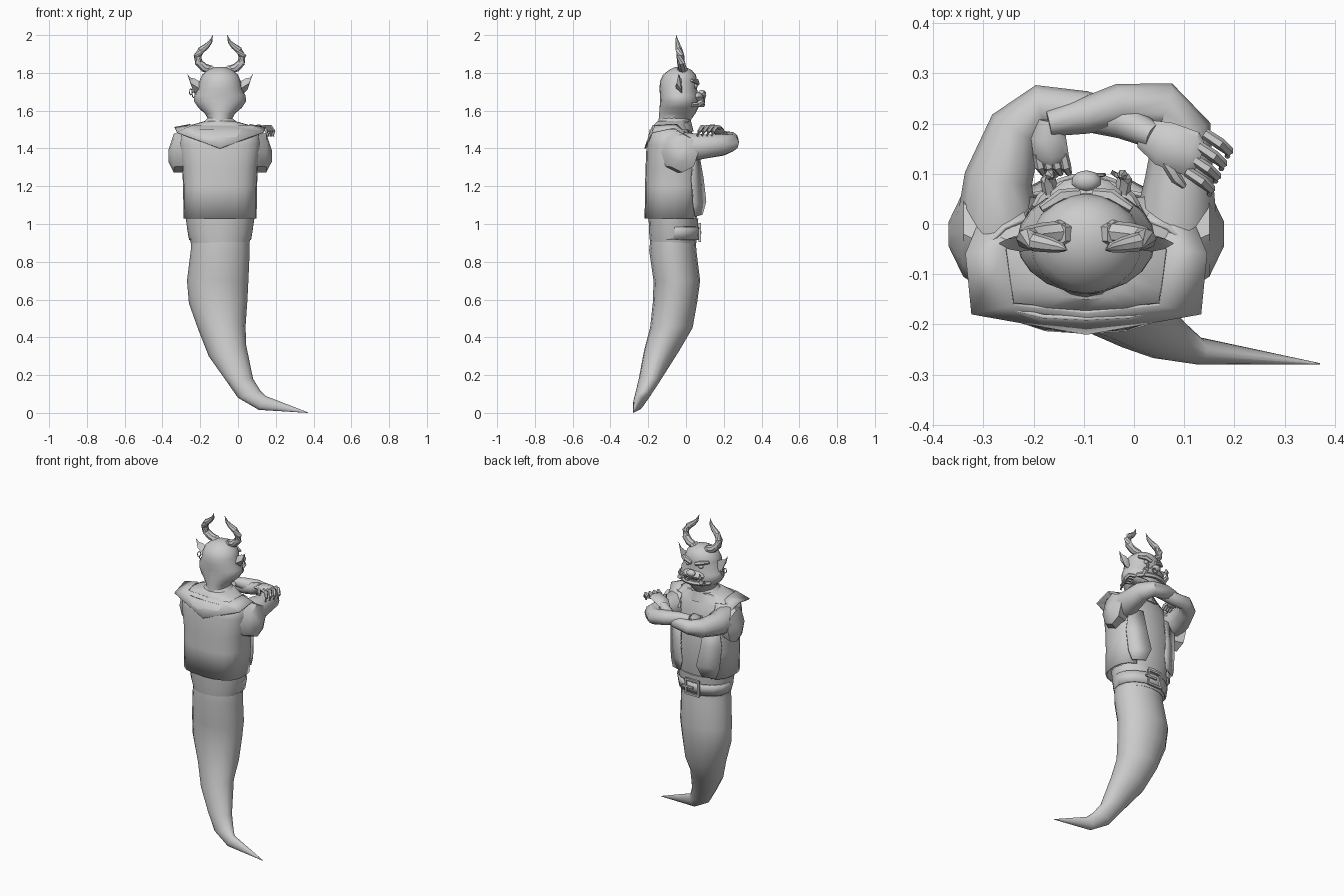
import bpy, bmesh, math
from mathutils import Vector

if "Cube" in bpy.data.objects:
    bpy.data.objects.remove(bpy.data.objects["Cube"], do_unlink=True)

CX = -0.095  # body centre line
grey = bpy.data.materials.new("plain_grey")
grey.use_nodes = True
grey.diffuse_color = (0.6, 0.6, 0.6, 1)
grey.node_tree.nodes["Principled BSDF"].inputs["Base Color"].default_value = (0.6, 0.6, 0.6, 1)


def finish(name, bm, thick=0, angle=40):
    bmesh.ops.recalc_face_normals(bm, faces=bm.faces[:])
    mesh = bpy.data.meshes.new(name)
    bm.to_mesh(mesh)
    bm.free()
    mesh.materials.append(grey)
    ob = bpy.data.objects.new(name, mesh)
    bpy.context.collection.objects.link(ob)
    if thick:
        mod = ob.modifiers.new("Thickness", 'SOLIDIFY')
        mod.thickness = thick
        mod.offset = 0
    bpy.ops.object.select_all(action='DESELECT')
    ob.select_set(True)
    bpy.context.view_layer.objects.active = ob
    bpy.ops.object.shade_smooth_by_angle(angle=math.radians(angle))
    return ob


def skin(name, rings, closed=True, caps=True, **kw):
    """Bridge equal rows of points into one surface."""
    bm = bmesh.new()
    rows = [[bm.verts.new(p) for p in ring] for ring in rings]
    n = len(rows[0])
    for a, b in zip(rows, rows[1:]):
        for i in range(n if closed else n - 1):
            j = (i + 1) % n
            bm.faces.new((a[i], a[j], b[j], b[i]))
    if caps and closed:
        bm.faces.new(rows[0])
        bm.faces.new(rows[-1])
    return finish(name, bm, **kw)


def oval(x0, z0, x1, z1, y0, y1, n=16, power=1.0, start=0, sweep=360):
    """Oval between two side points and a y range, optionally only an arc."""
    pts = []
    for i in range(n):
        a = math.radians(start + sweep * i / (n if sweep == 360 else n - 1))
        c, s = math.cos(a), math.sin(a)
        c, s = math.copysign(abs(c) ** power, c), math.copysign(abs(s) ** power, s)
        t = (1 + c) / 2
        pts.append((x0 + (x1 - x0) * t, (y0 + y1) / 2 + (y1 - y0) / 2 * s, z0 + (z1 - z0) * t))
    return pts


def stack(name, levels, arc=None, **kw):
    """Level ovals on the centre line: z, half width, back y, front y."""
    arc = arc or {}
    return skin(name, [oval(CX - w, z, CX + w, z, b, f, **arc) for z, w, b, f in levels],
                closed="sweep" not in arc, **kw)


def tube(name, path, n=8, flat=1.0):
    """Round limb through x, y, z, radius points."""
    pts = [Vector(p[:3]) for p in path]
    rings = []
    for i, p in enumerate(pts):
        d = (pts[min(i + 1, len(pts) - 1)] - pts[max(i - 1, 0)]).normalized()
        up = Vector((0, 0, 1)) if abs(d.z) < 0.9 else Vector((0, 1, 0))
        side = d.cross(up).normalized()
        up = side.cross(d)
        r = path[i][3]
        rings.append([p + side * r * math.cos(a) + up * r * flat * math.sin(a)
                      for a in (math.tau * k / n for k in range(n))])
    return skin(name, rings)


def ball(name, loc, size, seg=10):
    bm = bmesh.new()
    bmesh.ops.create_uvsphere(bm, u_segments=seg, v_segments=seg // 2 + 1, radius=1)
    bmesh.ops.scale(bm, vec=size, verts=bm.verts)
    bmesh.ops.translate(bm, vec=loc, verts=bm.verts)
    return finish(name, bm)


def box(name, loc, size):
    bm = bmesh.new()
    bmesh.ops.create_cube(bm, size=1)
    bmesh.ops.scale(bm, vec=size, verts=bm.verts)
    bmesh.ops.translate(bm, vec=loc, verts=bm.verts)
    return finish(name, bm)


# Curling tail
skin("tail", [oval(*r) for r in (
    (-.245, .95, .06, .95, -.185, .05), (-.25, .86, .062, .86, -.195, .055),
    (-.27, .7, .055, .7, -.172, .075), (-.26, .58, .05, .6, -.175, .06),
    (-.21, .44, .04, .46, -.19, .035), (-.155, .3, .043, .36, -.222, -.035),
    (-.07, .18, .08, .18, -.25, -.13), (0, .08, .12, .115, -.27, -.185),
    (.11, .016, .145, .09, -.28, -.225), (.37, 0, .37, .003, -.28, -.277))])

# Waist wrap, belt and buckle
stack("waist_wrap", ((.9, .155, -.19, .055), (.95, .17, -.195, .06), (1.03, .182, -.198, .065)))
stack("belt", ((.915, .16, -.175, .066), (.985, .172, -.18, .072)), caps=False, thick=.008)
for s in (-1, 1):
    box("buckle_side", (CX + s * .045, .073, .955), (.012, .012, .1))
    box("buckle_bar", (CX, .073, .955 + s * .045), (.1, .012, .012))
box("buckle_pin", (CX + .03, .078, .955), (.08, .008, .012))

# Shirt under the open vest
stack("torso", ((1.0, .168, -.185, .05), (1.12, .172, -.185, .075), (1.28, .175, -.185, .07),
                (1.42, .18, -.18, .05), (1.49, .17, -.17, .03), (1.53, .1, -.15, .01)),
      arc=dict(power=.85))
stack("vest", ((1.03, .19, -.215, .06), (1.2, .192, -.213, .075), (1.3, .197, -.21, .07),
               (1.42, .212, -.205, .045), (1.5, .2, -.188, .02)),
      arc=dict(n=17, power=.75, start=120, sweep=300), caps=False, thick=.008)

# Wide pointed collar and hanging vest fronts
inner = ((.1, .05, 1.43), (.16, -.05, 1.525), (.145, -.16, 1.52))
outer = ((.19, .06, 1.42), (.24, -.06, 1.51), (.228, -.178, 1.485))
mirror = lambda row: [(CX - x, y, z) for x, y, z in row]
collar_in = mirror(inner) + [(CX, -.175, 1.52)] + [(CX + x, y, z) for x, y, z in inner[::-1]]
collar_out = mirror(outer) + [(CX, -.217, 1.4)] + [(CX + x, y, z) for x, y, z in outer[::-1]]
skin("collar", (collar_in, collar_out), closed=False, thick=.008, angle=25)
stack("shoulder_yoke", ((1.49, .205, -.185, .02), (1.525, .15, -.17, 0), (1.545, .08, -.15, .02)),
      arc=dict(power=.7))
for s in (-1, 1):
    skin("vest_front", [[(CX + s * x, y, z) for x, y, z in row] for row in (
        ((.08, .065, 1.38), (.17, .045, 1.38)), ((.07, .09, 1.24), (.18, .03, 1.24)),
        ((.05, .104, 1.12), (.17, .04, 1.1)), ((.075, .085, 1.05), (.15, .05, 1.04)))],
        closed=False, thick=.008)
    # Flared armholes
    skin("armhole", [[(CX + s * w, y + r * math.cos(a), z + r * 1.2 * math.sin(a))
                      for a in (math.tau * k / 8 for k in range(8))]
                     for w, y, z, r in ((.16, -.06, 1.39, .1), (.245, -.02, 1.375, .085),
                                        (.274, -.02, 1.36, .025))])

# Folded arms
tube("right_arm", ((-.24, -.07, 1.4, .07), (-.275, -.01, 1.405, .085), (-.27, .09, 1.41, .068),
                   (-.235, .19, 1.415, .055), (-.185, .235, 1.425, .043), (-.1, .225, 1.43, .04),
                   (-.02, .205, 1.45, .036), (.04, .175, 1.485, .026)), n=10)
tube("left_arm", ((.05, -.07, 1.4, .07), (.085, -.01, 1.405, .085), (.09, .09, 1.41, .068),
                  (.095, .19, 1.42, .058), (.06, .237, 1.43, .046), (-.03, .235, 1.445, .044),
                  (-.1, .215, 1.455, .036), (-.17, .2, 1.46, .026)), n=10)

# Hand laid over the left arm
tube("right_palm", ((.02, .18, 1.48, .03), (.06, .16, 1.5, .045), (.115, .14, 1.51, .045),
                    (.13, .135, 1.505, .03)), flat=.4)
for i in range(4):
    x, y = .105 + .012 * i, .105 + .025 * i
    tube("right_finger", ((x, y, 1.51, .011), (x + .03, y - .02, 1.515, .012),
                          (x + .048, y - .035, 1.49, .01), (x + .045, y - .045, 1.465, .006)), n=6)
tube("right_thumb", ((.06, .13, 1.5, .012), (.085, .09, 1.5, .012), (.1, .075, 1.49, .006)), n=6)

# Hand tucked against the right arm
tube("left_palm", ((-.165, .205, 1.46, .025), (-.17, .17, 1.455, .035),
                   (-.165, .135, 1.45, .035), (-.165, .12, 1.445, .02)), flat=.5)
for i in range(4):
    x = -.192 + .017 * i
    tube("left_finger", ((x, .14, 1.45, .01), (x + .005, .115, 1.445, .011),
                         (x + .012, .1, 1.42, .006)), n=6)

# Head with heavy jowls
stack("head", ((1.49, .085, -.15, .04), (1.55, .06, -.145, .025), (1.585, .08, -.142, .05),
               (1.615, .115, -.14, .065), (1.65, .138, -.137, .07), (1.68, .135, -.138, .066),
               (1.715, .115, -.14, .058), (1.755, .11, -.138, .06), (1.79, .095, -.122, .052),
               (1.815, .065, -.09, .03), (1.83, .03, -.06, 0)), arc=dict(n=20))
stack("neck_base", ((1.5, .16, -.16, .03), (1.53, .1, -.15, .025), (1.565, .06, -.14, .02)))

# Muzzle, nose ring, brow and lower lip
ball("muzzle", (CX, .05, 1.672), (.075, .045, .03))
ball("nose", (CX, .085, 1.69), (.03, .022, .02))
tube("lower_lip", [(CX + .1 * math.sin(a), .01 + .078 * math.cos(a), 1.632, .014)
                   for a in (-1.3 + .26 * k for k in range(11))], n=6)
tube("nose_ring", [(CX + .02 + .016 * math.cos(a), .098, 1.66 + .016 * math.sin(a), .004)
                   for a in (math.tau * k / 10 for k in range(11))], n=5)

for s, side in ((-1, "right"), (1, "left")):
    def place(pts):
        return [(CX + s * p[0],) + tuple(p[1:]) for p in pts]
    tube(side + "_tusk", place(((.072, .065, 1.635, .016), (.076, .09, 1.65, .015),
                                (.072, .098, 1.68, .011), (.068, .095, 1.705, .003))), n=6)
    tube(side + "_brow", place(((.015, .06, 1.742, .012), (.05, .056, 1.755, .014),
                                (.09, .03, 1.76, .008))), n=6)
    ball(side + "_eye", place([(.045, .05, 1.73)])[0], (.016, .012, .012))
    # Curved horns
    tube(side + "_horn_base", place(((.04, -.02, 1.8, .03), (.06, -.02, 1.825, .027))), n=6)
    tube(side + "_horn", place(((.045, -.015, 1.815, .022), (.085, -.02, 1.828, .023),
                                (.113, -.026, 1.855, .022), (.119, -.03, 1.89, .021),
                                (.1, -.036, 1.92, .019), (.07, -.042, 1.943, .015),
                                (.05, -.047, 1.965, .01), (.038, -.052, 2.0, .001))))
    # Pointed ears with a hollow front
    skin(side + "_ear", [place(r) for r in (
        ((.1, -.03, 1.75), (.1, -.05, 1.71), (.1, -.02, 1.69)),
        ((.135, -.025, 1.77), (.13, -.055, 1.73), (.125, -.02, 1.69)),
        ((.158, -.03, 1.775), (.155, -.05, 1.745), (.145, -.025, 1.71)),
        ((.174, -.038, 1.795), (.173, -.04, 1.793), (.172, -.038, 1.79)))])

# Earrings on one ear only
for x, z in ((-.235, 1.685), (-.25, 1.7)):
    tube("earring", [(x + .008 * math.cos(a), -.035 + .006 * math.cos(a), z + .016 * math.sin(a), .003)
                     for a in (math.tau * k / 8 for k in range(9))], n=5)
